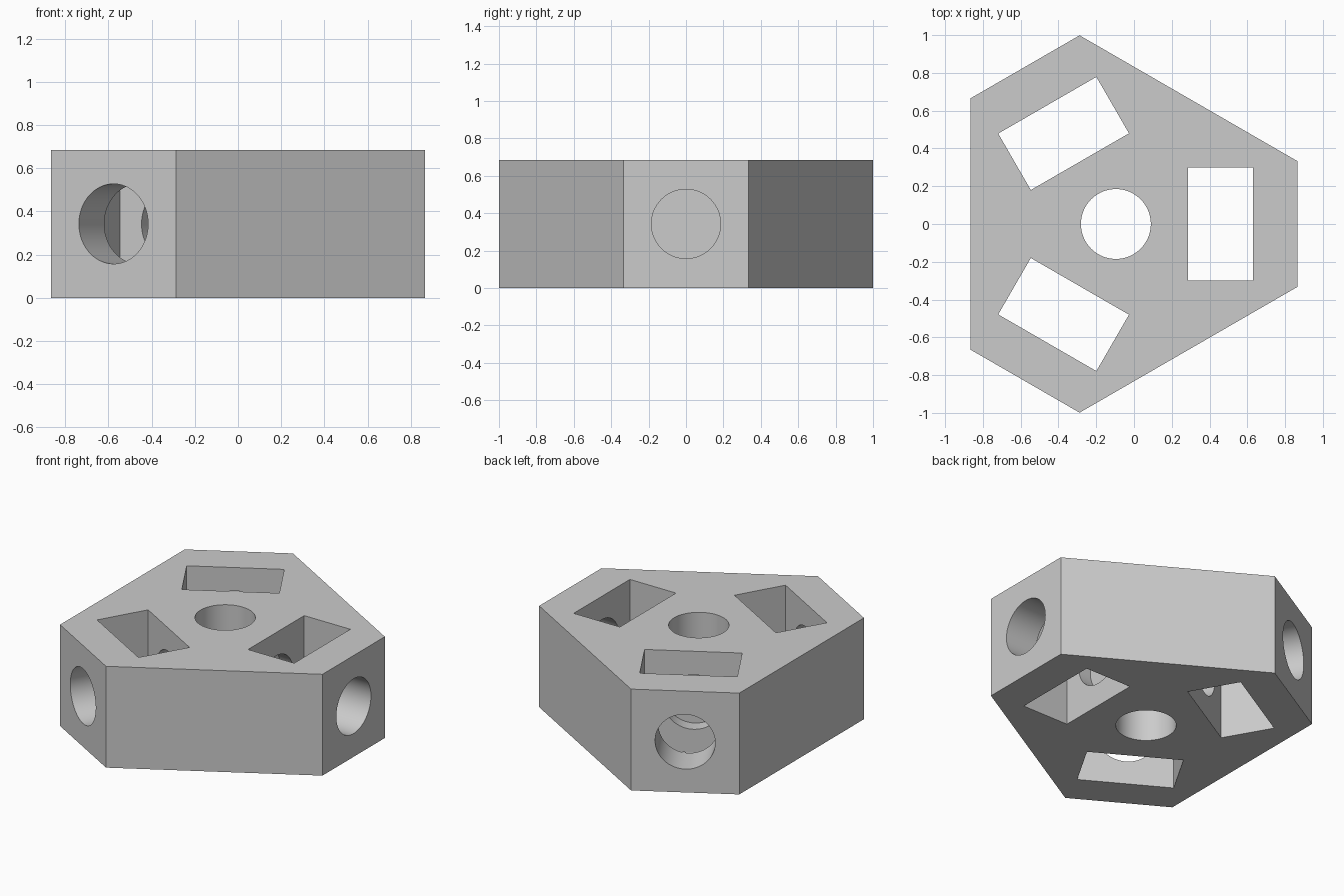
import bpy, bmesh
from math import pi, cos, sin
from mathutils import Matrix, Vector

if "Cube" in bpy.data.objects:
    bpy.data.objects.remove(bpy.data.objects["Cube"], do_unlink=True)

HEIGHT = 0.685
CENTRE_X = -0.096        # axis of the threefold symmetry
END, HALF_END = 0.961, 0.333
BORE = 0.185
POCKET_IN, POCKET_OUT, POCKET_HALF = 0.381, 0.726, 0.30
HOLE_END = 0.29          # blind end of each side hole

grey = bpy.data.materials.new("plain grey")
grey.use_nodes = True
grey.diffuse_color = (0.6, 0.6, 0.6, 1)
grey.node_tree.nodes["Principled BSDF"].inputs["Base Color"].default_value = (0.6, 0.6, 0.6, 1)


def make_object(name, bm):
    bmesh.ops.recalc_face_normals(bm, faces=bm.faces)
    mesh = bpy.data.meshes.new(name)
    bm.to_mesh(mesh)
    bm.free()
    mesh.materials.append(grey)
    obj = bpy.data.objects.new(name, mesh)
    bpy.context.collection.objects.link(obj)
    return obj


def turn(i):
    return Matrix.Translation((CENTRE_X, 0, 0)) @ Matrix.Rotation(i * 2 * pi / 3, 4, "Z")


def cylinder(bm, start, end, axis_matrix):
    """Round cutter running along local z from start to end."""
    place = axis_matrix @ Matrix.Translation((0, 0, (start + end) / 2))
    bmesh.ops.create_cone(bm, cap_ends=True, segments=96, radius1=BORE, radius2=BORE,
                          depth=end - start, matrix=place)


# Block: triangle with cut-off corners, extruded upward
bm = bmesh.new()
corners = [bm.verts.new(turn(i) @ Vector((END, side * HALF_END, 0)))
           for i in range(3) for side in (-1, 1)]
base = bm.faces.new(corners)
top = bmesh.ops.extrude_face_region(bm, geom=[base])["geom"]
bmesh.ops.translate(bm, vec=(0, 0, HEIGHT),
                    verts=[v for v in top if isinstance(v, bmesh.types.BMVert)])
block = make_object("block", bm)

# Cutters: centre bore, three through pockets, three blind side holes
cutters = []
bm = bmesh.new()
cylinder(bm, -0.1, HEIGHT + 0.1, turn(0))
cutters.append(make_object("bore_cutter", bm))
for i in range(3):
    bm = bmesh.new()
    size = Matrix.Diagonal((POCKET_OUT - POCKET_IN, 2 * POCKET_HALF, HEIGHT + 0.2, 1))
    middle = Matrix.Translation(((POCKET_IN + POCKET_OUT) / 2, 0, HEIGHT / 2))
    bmesh.ops.create_cube(bm, size=1, matrix=turn(i) @ middle @ size)
    cutters.append(make_object("pocket_cutter", bm))

    bm = bmesh.new()
    sideways = Matrix.Translation((0, 0, HEIGHT / 2)) @ Matrix.Rotation(pi / 2, 4, "Y")
    cylinder(bm, HOLE_END, END + 0.1, turn(i) @ sideways)
    cutters.append(make_object("side_hole_cutter", bm))

# Cut, then remove the cutters
bpy.context.view_layer.objects.active = block
block.select_set(True)
for cutter in cutters:
    cut = block.modifiers.new("cut", "BOOLEAN")
    cut.operation, cut.solver, cut.object = "DIFFERENCE", "EXACT", cutter
    bpy.ops.object.modifier_apply(modifier=cut.name)
    bpy.data.objects.remove(cutter, do_unlink=True)

bpy.ops.object.shade_smooth_by_angle(angle=pi / 6)
